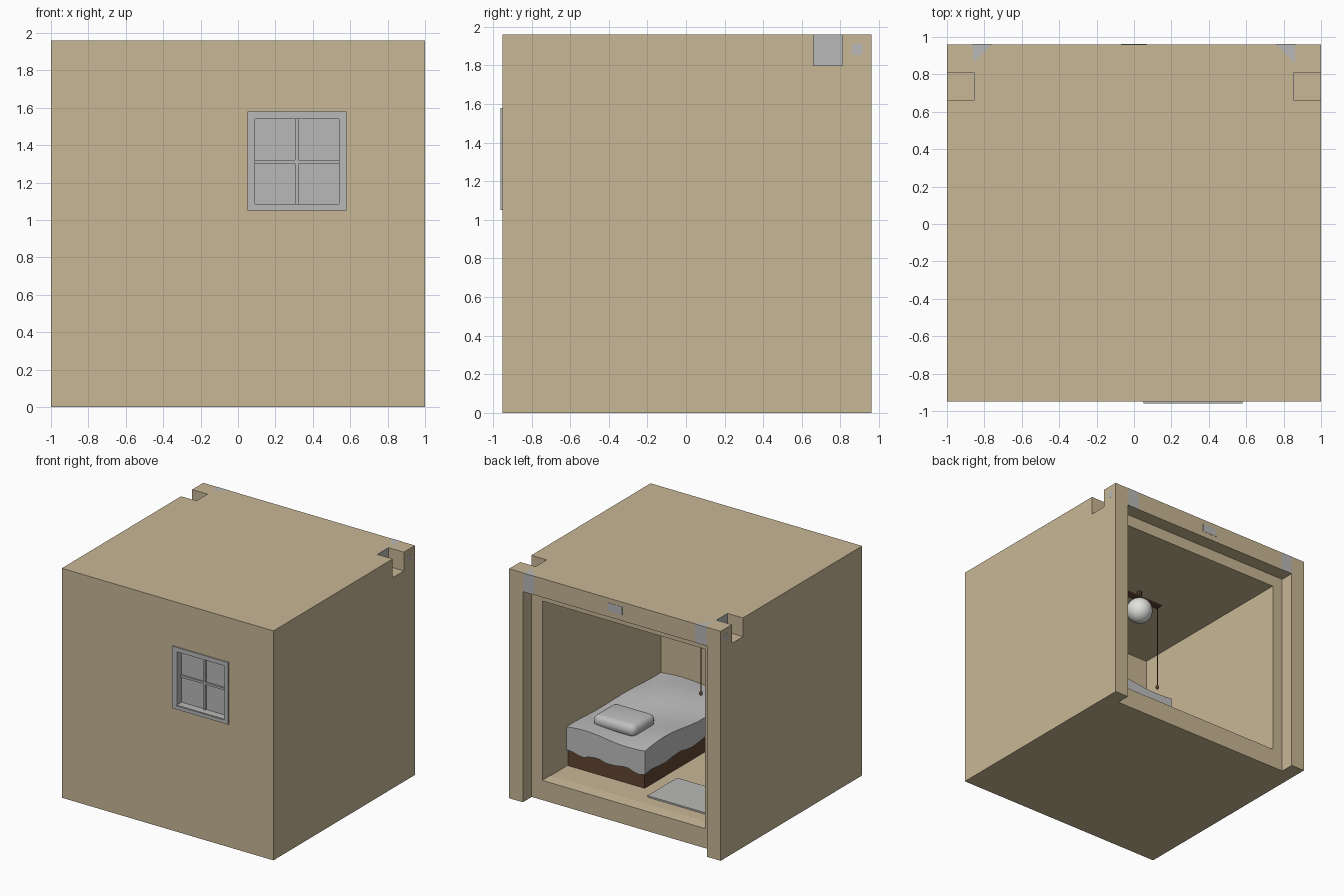
import bpy, bmesh, math, random
from mathutils import Vector

if "Cube" in bpy.data.objects:
    bpy.data.objects.remove(bpy.data.objects["Cube"])

random.seed(4)


def material(name, rgb):
    m = bpy.data.materials.new(name)
    m.diffuse_color = (*rgb, 1)
    m.use_nodes = True
    m.node_tree.nodes["Principled BSDF"].inputs["Base Color"].default_value = m.diffuse_color
    return m


TAN = material("tan_wall", (0.578, 0.474, 0.301))
SILL = material("pale_sill", (0.64, 0.53, 0.345))
GREY = material("window_grey", (0.485, 0.485, 0.48))
CLOTH = material("bedding_grey", (0.52, 0.52, 0.52))
BROWN = material("brown_wood", (0.12, 0.06, 0.033))
WHITE = material("lamp_white", (0.75, 0.75, 0.74))


def finish(name, bm, mat, smooth=False):
    bmesh.ops.recalc_face_normals(bm, faces=bm.faces)
    me = bpy.data.meshes.new(name)
    bm.to_mesh(me)
    bm.free()
    ob = bpy.data.objects.new(name, me)
    bpy.context.collection.objects.link(ob)
    me.materials.append(mat)
    for p in me.polygons:
        p.use_smooth = smooth
    return ob


def box(name, x, y, z, mat):
    bm = bmesh.new()
    bmesh.ops.create_cube(bm, size=1)
    for v in bm.verts:
        v.co = Vector([(r[0] + r[1]) / 2 + c * (r[1] - r[0]) for r, c in zip((x, y, z), v.co)])
    return finish(name, bm, mat)


def cut(target, x, y, z):
    cutter = box("cutter", x, y, z, TAN)
    mod = target.modifiers.new("cut", "BOOLEAN")
    mod.operation, mod.solver, mod.object = "DIFFERENCE", "EXACT", cutter
    bpy.context.view_layer.objects.active = target
    bpy.ops.object.modifier_apply(modifier=mod.name)
    bpy.data.objects.remove(cutter)


def tube(name, r, x, y, z0, z1, mat, sides=10):
    bm = bmesh.new()
    bmesh.ops.create_cone(bm, cap_ends=True, segments=sides, radius1=r, radius2=r, depth=z1 - z0)
    bmesh.ops.translate(bm, verts=bm.verts, vec=(x, y, (z0 + z1) / 2))
    return finish(name, bm, mat)


def ball(name, r, loc, mat, flat=1):
    bm = bmesh.new()
    bmesh.ops.create_uvsphere(bm, u_segments=24, v_segments=14, radius=r)
    for v in bm.verts:
        v.co.z *= flat
        v.co += Vector(loc)
    return finish(name, bm, mat, True)


# Room shell: hollow room, open back with a door groove, corner notches, window hole
shell = box("room_shell", (-1, 1), (-0.95, 0.96), (0, 1.96), TAN)
cut(shell, (-0.77, 0.77), (-0.76, 1.1), (0.165, 1.70))
cut(shell, (-0.87, 0.87), (0.84, 1.1), (-0.1, 1.80))
cut(shell, (0.85, 1.1), (0.66, 0.81), (1.80, 2.1))
cut(shell, (-1.1, -0.85), (0.66, 0.81), (1.80, 2.1))
cut(shell, (0.085, 0.545), (-1.1, -0.7), (1.08, 1.545))
box("sill_strip", (-0.77, 0.77), (0.73, 0.84), (0.164, 0.168), SILL)

# Window frame, pane and glazing bars
for i, (x, z) in enumerate([((0.05, 0.085), (1.05, 1.58)), ((0.545, 0.58), (1.05, 1.58)),
                            ((0.085, 0.545), (1.05, 1.08)), ((0.085, 0.545), (1.545, 1.58))]):
    box(f"window_frame_{i}", x, (-0.96, -0.94), z, GREY)
for i, (x, z) in enumerate([((0.08, 0.09), (1.08, 1.545)), ((0.54, 0.55), (1.08, 1.545)),
                            ((0.085, 0.545), (1.075, 1.085)), ((0.085, 0.545), (1.54, 1.55))]):
    box(f"window_jamb_{i}", x, (-0.955, -0.88), z, GREY)
box("window_pane", (0.085, 0.545), (-0.89, -0.88), (1.08, 1.545), GREY)
box("window_bar_upright", (0.306, 0.324), (-0.905, -0.88), (1.08, 1.545), GREY)
box("window_bar_level", (0.085, 0.545), (-0.905, -0.88), (1.303, 1.321), GREY)

# Metal fittings set flush into the beam and notches
for s in (-1, 1):
    side = "left" if s < 0 else "right"

    def span(a, b):
        return tuple(sorted((s * a, s * b)))

    box(f"beam_plate_{side}", span(0.76, 0.865), (0.955, 0.962), (1.80, 1.96), GREY)
    box(f"side_plate_{side}", span(0.996, 1.001), (0.86, 0.915), (1.855, 1.91), GREY)
    box(f"notch_plate_{side}", span(0.847, 0.855), (0.66, 0.81), (1.80, 1.96), GREY)
    bm = bmesh.new()
    bm.faces.new([bm.verts.new((s * x, y, 1.961)) for x, y in ((0.86, 0.96), (0.76, 0.96), (0.86, 0.86))])
    corner = finish(f"corner_plate_{side}", bm, GREY)
    if corner.data.polygons[0].normal.z < 0:
        corner.data.flip_normals()
box("beam_plate_middle", (-0.07, 0.07), (0.955, 0.962), (1.85, 1.92), GREY)

# Bed: wooden base, draped blanket with uneven hem and top, pillow
box("bed_base", (0.04, 0.765), (-0.755, 0.50), (0.165, 0.36), BROWN)
bm = bmesh.new()
bmesh.ops.create_cube(bm, size=1)
bmesh.ops.subdivide_edges(bm, edges=bm.edges, cuts=13, use_grid_fill=True)
for v in bm.verts:
    x, y = 0.40 + v.co.x * 0.74, -0.123 + v.co.y * 1.27
    wave = 0.012 * math.sin(9 * x + 5 * y) + 0.012 * math.sin(7 * y - 3 * x)
    if v.co.z > 0.49:
        z = 0.49 + wave
    elif v.co.z < -0.49:
        z = 0.295 + 0.015 * math.sin(23 * x + 17 * y) + random.uniform(-0.008, 0.008)
    else:
        z = 0.39 + v.co.z * 0.2 + wave * (v.co.z + 0.5)
    v.co = Vector((x, y, z))
finish("blanket", bm, CLOTH, True)
blanket = bpy.context.collection.objects["blanket"]
blanket.select_set(True)
bpy.context.view_layer.objects.active = blanket
bpy.ops.object.shade_smooth_by_angle(angle=math.radians(40))

pillow = box("pillow", (0.24, 0.64), (0.05, 0.36), (0.47, 0.58), CLOTH)
mod = pillow.modifiers.new("round", "BEVEL")
mod.width, mod.segments = 0.05, 4
for p in pillow.data.polygons:
    p.use_smooth = True

# Rug
box("rug", (-0.68, -0.07), (0.22, 0.62), (0.165, 0.178), GREY)

# Ceiling lamp: stem, crossbar, globe and pull cord
tube("lamp_stem", 0.02, 0, 0.07, 1.62, 1.70, BROWN)
box("lamp_crossbar", (-0.21, 0.21), (0.04, 0.10), (1.63, 1.645), BROWN)
ball("lamp_globe", 0.107, (0, 0.07, 1.525), WHITE)
tube("pull_cord", 0.004, -0.19, 0.07, 0.88, 1.635, BROWN, 6)
ball("cord_bob", 0.014, (-0.19, 0.07, 0.875), BROWN, 1.4)
